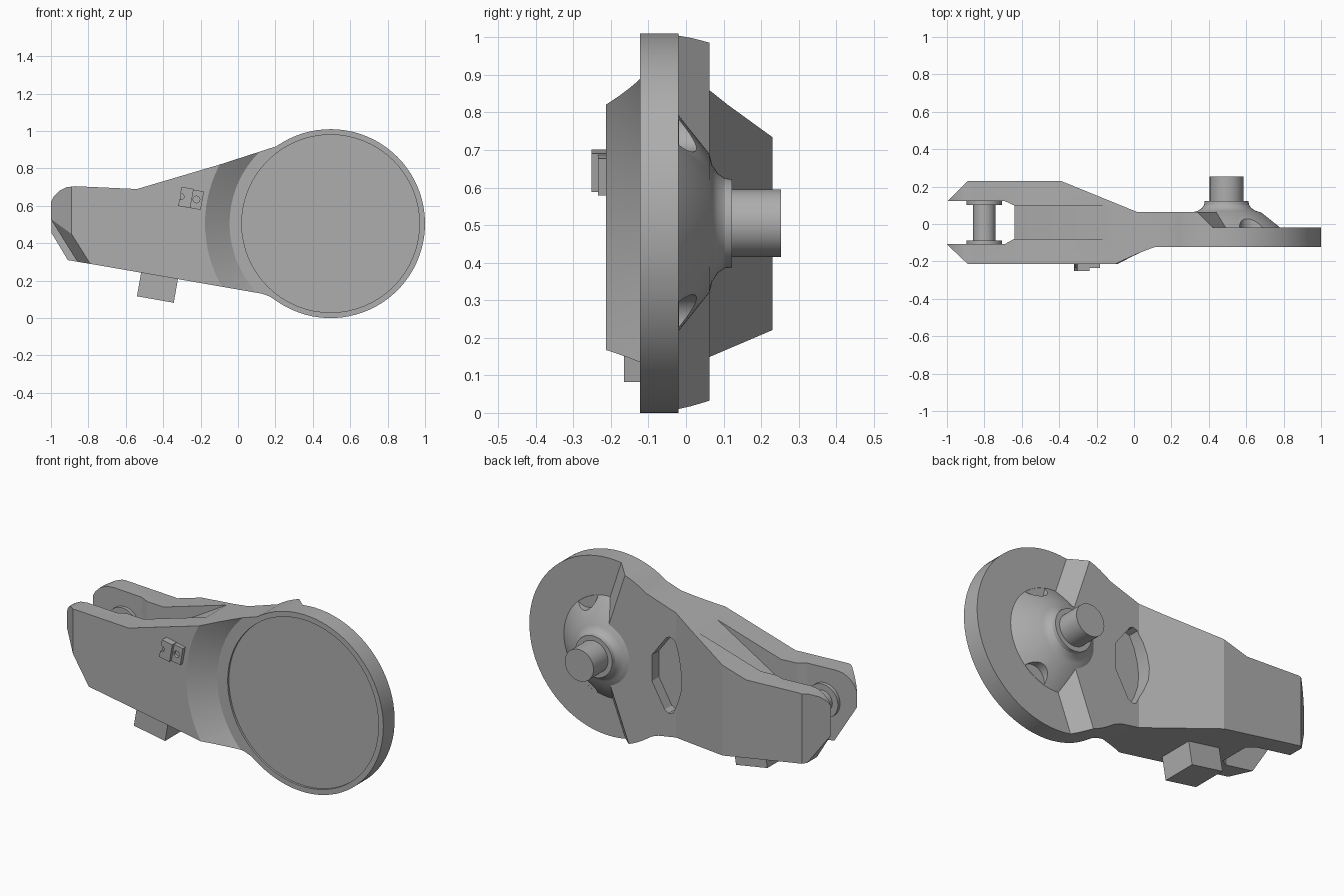
import bpy, bmesh, math
from mathutils import Vector, Matrix

cube = bpy.data.objects.get("Cube")
if cube:
    bpy.data.objects.remove(cube)

metal = bpy.data.materials.new("plain grey metal")
metal.use_nodes = True
GREY = (0.42, 0.42, 0.42, 1)
metal.diffuse_color = GREY
metal.node_tree.nodes["Principled BSDF"].inputs["Base Color"].default_value = GREY

CX = CZ = 0.5
CX, CZ, R = 0.495, 0.505, 0.505   # wheel centre and radius


def finish(name, bm):
    bmesh.ops.recalc_face_normals(bm, faces=bm.faces)
    me = bpy.data.meshes.new(name)
    bm.to_mesh(me)
    bm.free()
    ob = bpy.data.objects.new(name, me)
    bpy.context.collection.objects.link(ob)
    me.materials.append(metal)
    return ob


def prism(name, pts, a, b, axis="y", end_pts=None):
    """Extrude a profile from a to b along an axis, optionally lofting to end_pts."""
    bm = bmesh.new()
    place = (lambda p, d: (p[0], d, p[1])) if axis == "y" else (lambda p, d: (p[0], p[1], d))
    lo = [bm.verts.new(place(p, a)) for p in pts]
    hi = [bm.verts.new(place(p, b)) for p in (end_pts or pts)]
    bm.faces.new(lo)
    bm.faces.new(hi)
    for i in range(len(pts)):
        j = (i + 1) % len(pts)
        bm.faces.new((lo[i], lo[j], hi[j], hi[i]))
    return finish(name, bm)


def lathe(name, profile, x, z, n=64):
    """Revolve (radius, y) points about a y-directed axis."""
    bm = bmesh.new()
    rings = [[bm.verts.new((x + r * math.cos(math.tau * k / n), y,
                            z + r * math.sin(math.tau * k / n))) for k in range(n)]
             for r, y in profile]
    for p, q in zip(rings, rings[1:]):
        for k in range(n):
            m = (k + 1) % n
            bm.faces.new((p[k], p[m], q[m], q[k]))
    bm.faces.new(rings[0])
    bm.faces.new(rings[-1])
    return finish(name, bm)


def boolean(ob, tool, op="DIFFERENCE"):
    mod = ob.modifiers.new("cut", "BOOLEAN")
    mod.operation, mod.object, mod.solver = op, tool, "EXACT"
    bpy.context.view_layer.objects.active = ob
    bpy.ops.object.modifier_apply(modifier=mod.name)
    bpy.data.objects.remove(tool)


def smooth(ob, degrees=25):
    bpy.ops.object.select_all(action="DESELECT")
    ob.select_set(True)
    bpy.context.view_layer.objects.active = ob
    bpy.ops.object.shade_smooth_by_angle(angle=math.radians(degrees))


# Arm and wheel: side outline intersected with the plan outline
outline = [(-1, 0.46), (-1, 0.62), (-0.985, 0.65), (-0.955, 0.68), (-0.915, 0.7),
           (-0.87, 0.705), (-0.54, 0.69), (-0.1, 0.82)]
STEPS = 56
for k in range(STEPS + 1):
    a = math.radians(125 - 248 * k / STEPS)
    outline.append((CX + R * math.cos(a), CZ + R * math.sin(a)))
outline += [(0.17, 0.115), (0.13, 0.13), (-0.79, 0.29), (-0.91, 0.31)]
body = prism("arm_body", outline, -0.3, 0.3)
plan = [(-1.02, -0.09), (-0.89, -0.213), (1.1, -0.213), (1.1, 0.063), (0.02, 0.063),
        (-0.39, 0.23), (-0.89, 0.23), (-1.02, 0.1)]
boolean(body, prism("plan_cutter", plan, -0.2, 1.2, "z"), "INTERSECT")

# Slanted lower corner of the front fork plate
corner = [Vector(p) for p in ((-0.89, -0.213, 0.45), (-0.79, -0.213, 0.29), (-1, -0.11, 0.53))]
normal = (corner[1] - corner[0]).cross(corner[2] - corner[0])
if normal.x > 0:
    normal.negate()
bm = bmesh.new()
bm.from_mesh(body.data)
cut = bmesh.ops.bisect_plane(bm, geom=bm.verts[:] + bm.edges[:] + bm.faces[:],
                             plane_co=corner[0], plane_no=normal, clear_outer=True)
bmesh.ops.edgeloop_fill(bm, edges=[e for e in cut["geom_cut"] if isinstance(e, bmesh.types.BMEdge)])
bmesh.ops.recalc_face_normals(bm, faces=bm.faces)
bm.to_mesh(body.data)
bm.free()

# Conical step down to the front of the wheel, with its shallow recess
boolean(body, lathe("cone_cutter", [(0.54, -0.122), (0.8, -0.302)], CX, CZ, 96))
boolean(body, lathe("recess_cutter", [(0.475, -0.2), (0.475, -0.11)], CX, CZ))

# Raised back plate ends in two sloped radial edges
wedge = [(CX, CZ), (0.29, 1.13), (1.4, 1.13), (1.4, -0.13), (0.25, -0.13)]
low = [(x + 0.09, z) for x, z in wedge]
high = [(x - 0.015, z) for x, z in wedge]
boolean(body, prism("wedge_cutter", low, -0.02, 0.08, "y", high))

# Rounded window pocket in the back plate
pocket = [(0.17, 0.58), (0.17, 0.43), (0.09, 0.29), (0.065, 0.275), (0.04, 0.28), (0, 0.36),
          (-0.025, 0.43), (-0.03, 0.5), (-0.02, 0.57), (0, 0.64), (0.03, 0.7), (0.06, 0.71),
          (0.08, 0.7)]
boolean(body, prism("pocket_cutter", pocket, 0, 0.3))

# Fork slot with a sloping floor, widened at the open end
slot = [(-1.1, 0), (-0.66, 0), (-0.66, 0.5), (-0.14, 0.809), (-0.14, 1), (-1.1, 1)]
boolean(body, prism("slot_cutter", slot, -0.08, 0.1))
wide = [(-1.1, -0.107), (-0.69, -0.107), (-0.64, -0.079), (-0.64, 0.099), (-0.69, 0.122), (-1.1, 0.122)]
boolean(body, prism("fork_cutter", wide, -0.1, 1.1, "z"))
smooth(body, 20)

# Hub and shaft on the back of the wheel, with two scallops
hub = lathe("hub_and_shaft", [(0.3, -0.03), (0.185, 0.062), (0.155, 0.07), (0.132, 0.085),
                              (0.12, 0.103), (0.117, 0.123), (0.09, 0.123), (0.09, 0.253)], CX, CZ)
for side in (-1, 1):
    boolean(hub, lathe("scallop_cutter", [(0.075, -0.019), (0.075, 0.2)], CX + 0.145, CZ + side * 0.265, 32))
smooth(hub)

# Pin and washers between the fork plates
pin = lathe("fork_pin", [(0.06, -0.12), (0.06, 0.13)], -0.8, 0.52, 40)
smooth(pin)
for name, y in (("front_washer", -0.108), ("back_washer", 0.102)):
    smooth(lathe(name, [(0.095, y), (0.095, y + 0.021)], -0.8, 0.52, 40))


# Tilted details: lower block and front latch
def tilted(name, pts, a, b, x, z, degrees):
    turn = Matrix.Rotation(math.radians(degrees), 2)
    moved = [turn @ Vector(p) + Vector((x, z)) for p in pts]
    return prism(name, moved, a, b)


def rect(x0, x1, z0, z1):
    return [(x0, z0), (x1, z0), (x1, z1), (x0, z1)]


tilted("lower_block", rect(-0.1, 0.1, -0.08, 0.1), -0.165, 0.04, -0.428, 0.178, -10)
latch = tilted("latch_plate", rect(-0.06, 0.06, -0.05, 0.05), -0.235, -0.2, -0.25, 0.638, -10)
boolean(latch, lathe("hole_cutter", [(0.018, -0.3), (0.018, -0.218)], -0.222, 0.634, 20))
notched = [(-0.062, -0.052), (0.004, -0.052), (0.004, 0.052), (-0.062, 0.052),
           (-0.062, 0.018), (-0.045, 0.014), (-0.038, 0), (-0.045, -0.014), (-0.062, -0.018)]
tilted("latch_tab", notched, -0.252, -0.21, -0.25, 0.64, -10)
